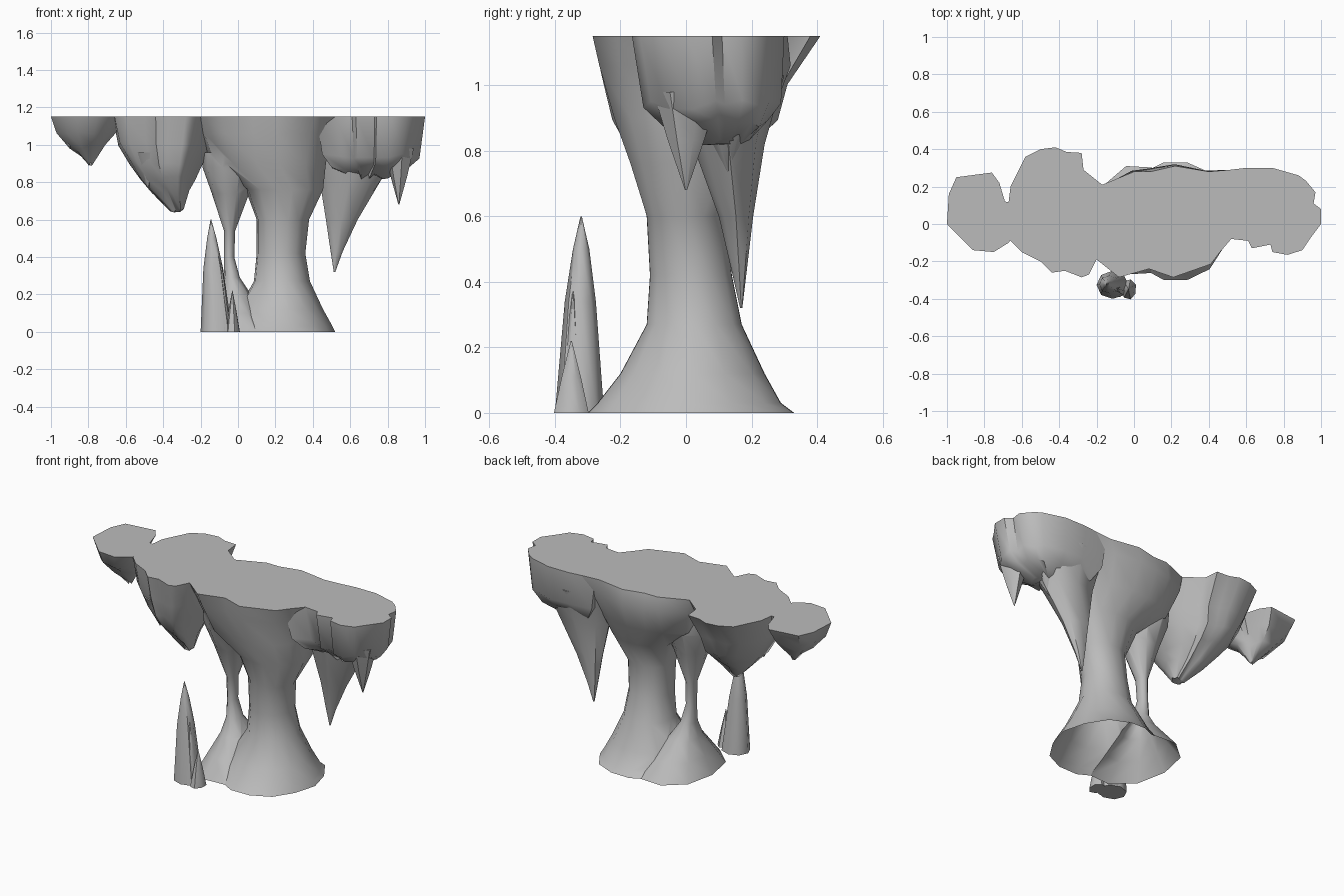
import bpy, bmesh, math, random

random.seed(4)
cube = bpy.data.objects.get("Cube")
if cube:
    bpy.data.objects.remove(cube)

stone = bpy.data.materials.new("grey_stone")
stone.use_nodes = True
GREY = (0.5, 0.5, 0.5, 1)
stone.diffuse_color = GREY
stone.node_tree.nodes["Principled BSDF"].inputs["Base Color"].default_value = GREY

TOP = 1.15


def ngon(n, wobble=0.1):
    """Irregular rock-like round outline, starting at -x."""
    pts = []
    for i in range(n):
        a = math.pi + math.tau * i / n
        r = 1 - random.random() * wobble
        pts.append((r * math.cos(a), r * math.sin(a)))
    return pts


def unit(outline):
    """Scale an outline to fill the unit square."""
    xs, ys = zip(*outline)
    w, d = max(xs) - min(xs), max(ys) - min(ys)
    return [((x - min(xs)) / w, (y - min(ys)) / d) for x, y in outline]


def smooth(ob):
    bpy.ops.object.select_all(action="DESELECT")
    ob.select_set(True)
    bpy.context.view_layer.objects.active = ob
    bpy.ops.object.shade_smooth_by_angle(angle=math.radians(50))


def loft(name, outline, boxes, foot=None, rough=0.0):
    """Stack copies of an outline, each fitted to a box (x0, x1, y0, y1, z),
    changing over the first rings into the foot outline if there is one."""
    head = unit(outline)
    foot = unit(foot) if foot else head
    n = len(head)
    verts, faces = [], []
    for k, (x0, x1, y0, y1, z) in enumerate(boxes):
        t = min(1, k / 4)
        for (hx, hy), (fx, fy) in zip(head, foot):
            x, y = hx + (fx - hx) * t, hy + (fy - hy) * t
            dz = random.uniform(-rough, rough) if k else 0
            verts.append((x0 + x * (x1 - x0), y0 + y * (y1 - y0), z + dz))
    for k in range(len(boxes) - 1):
        for i in range(n):
            j = (i + 1) % n
            faces.append((k * n + i, (k + 1) * n + i, (k + 1) * n + j, k * n + j))
    faces.append(tuple(range(n)))
    faces.append(tuple(reversed(range(len(verts) - n, len(verts)))))
    # Rings that rise instead of hang need their faces turned over
    if boxes[0][4] < boxes[-1][4]:
        faces = [f[::-1] for f in faces]
    mesh = bpy.data.meshes.new(name)
    mesh.from_pydata(verts, [], faces)
    mesh.materials.append(stone)
    ob = bpy.data.objects.new(name, mesh)
    bpy.context.collection.objects.link(ob)
    smooth(ob)
    return ob


def spike(name, x, y, root, tip, rx, ry):
    """Cone-like stalactite or stalagmite."""
    boxes = []
    for t, s in ((0, 1), (0.5, 0.55), (1, 0.03)):
        boxes.append((x - rx * s, x + rx * s, y - ry * s, y + ry * s,
                      root + (tip - root) * t))
    loft(name, ngon(7), boxes)


# Ceiling lobes
loft("right_end_lobe",
     [(-1, 0), (-.93, -.07), (-.86, -.14), (-.75, -.15), (-.67, -.1), (-.6, 0),
      (-.64, .11), (-.69, .12), (-.72, .22), (-.76, .275), (-.95, .25), (-.99, .16)],
     [(-1, -.6, -.15, .275, TOP), (-.97, -.65, -.11, .23, 1.07),
      (-.9, -.71, -.03, .17, .99), (-.8, -.78, .06, .08, .9)], rough=.015)

loft("right_lobe",
     [(-.66, -.09), (-.6, -.15), (-.5, -.2), (-.44, -.26), (-.37, -.25), (-.28, -.285),
      (-.24, -.27), (-.2, -.19), (-.1, 0), (-.17, .21), (-.27, .29), (-.28, .38),
      (-.36, .385), (-.42, .41), (-.5, .4), (-.58, .36), (-.66, .2), (-.67, .12)],
     [(-.67, -.1, -.285, .41, TOP), (-.64, -.14, -.25, .31, 1.0),
      (-.58, -.19, -.225, .28, .9), (-.52, -.23, -.19, .21, .82),
      (-.46, -.26, -.12, .11, .75), (-.365, -.29, -.04, .01, .65)], rough=.012)

loft("left_lobe",
     [(.42, -.15), (.52, -.08), (.61, -.09), (.63, -.13), (.73, -.11), (.74, -.15),
      (.82, -.165), (.9, -.14), (.94, -.08), (1, 0), (1, .08), (.96, .11), (.97, .17),
      (.92, .23), (.88, .26), (.74, .3), (.6, .3), (.43, .28)],
     [(.42, 1, -.165, .3, TOP), (.45, .97, -.13, .29, .94),
      (.5, .92, -.07, .25, .88), (.58, .8, .02, .18, .83)], rough=.015)

# Main column: middle of the ceiling narrowing to a waist, then a flared foot
main = loft("main_column",
     [(-.25, 0), (-.2, -.19), (-.08, -.285), (.08, -.24), (.21, -.285), (.41, -.215),
      (.46, -.15), (.52, -.08), (.52, .29), (.4, .28), (.22, .31), (.09, .28), (0, .28),
      (-.17, .21)],
     [(-.25, .52, -.285, .31, TOP), (-.22, .5, -.265, .32, 1.06),
      (-.15, .47, -.22, .26, .9), (.04, .455, -.17, .19, .76),
      (.1, .38, -.12, .12, .6), (.1, .36, -.11, .14, .42), (.085, .385, -.12, .17, .27),
      (.0, .455, -.2, .24, .12), (-.045, .505, -.27, .29, .03), (-.06, .52, -.3, .33, 0)],
     foot=ngon(14, .06))

# Thin column joined to the main one at head and foot
thin = loft("thin_column", ngon(10, .08),
     [(-.19, .14, -.18, .17, .96), (-.19, .12, -.16, .15, .88), (-.14, .06, -.1, .1, .74),
      (-.075, -.015, -.03, .05, .54), (-.075, -.02, -.02, .05, .4),
      (-.075, .01, -.04, .07, .29), (-.1, .07, -.09, .13, .2),
      (-.15, .16, -.18, .22, .1), (-.2, .25, -.27, .31, 0)])

# Fuse the two columns and leave their shared foot hollow underneath
union = main.modifiers.new("fuse", "BOOLEAN")
union.operation = "UNION"
union.solver = "EXACT"
union.object = thin
bpy.context.view_layer.objects.active = main
bpy.ops.object.modifier_apply(modifier=union.name)
bpy.data.objects.remove(thin)
main.name = "joined_columns"
bm = bmesh.new()
bm.from_mesh(main.data)
floor = [f for f in bm.faces if all(v.co.z < .001 for v in f.verts)]
bmesh.ops.delete(bm, geom=floor, context="FACES")
bm.to_mesh(main.data)
bm.free()
smooth(main)

# Hanging stalactites
loft("long_stalactite", ngon(8),
     [(.38, .87, -.03, .3, 1.03), (.435, .77, .02, .24, .82), (.47, .64, .1, .205, .6),
      (.495, .56, .14, .185, .43), (.512, .52, .165, .172, .32)])
spike("left_stalactite", .86, 0, .98, .68, .08, .1)
spike("left_back_stalactite", .71, .13, .94, .735, .13, .12)
spike("right_front_stalactite", -.48, -.08, .96, .77, .09, .11)
spike("right_end_stalactite", -.9, .03, 1.1, .98, .06, .07)

# Standing stalagmites
loft("tall_stalagmite", ngon(8, .05),
     [(-.2, -.03, -.4, -.25, 0), (-.185, -.08, -.37, -.275, .34),
      (-.165, -.115, -.345, -.295, .5), (-.147, -.143, -.322, -.318, .6)])
spike("middle_stalagmite", -.09, -.345, 0, .37, .05, .045)
spike("short_stalagmite", -.03, -.35, 0, .22, .04, .053)
